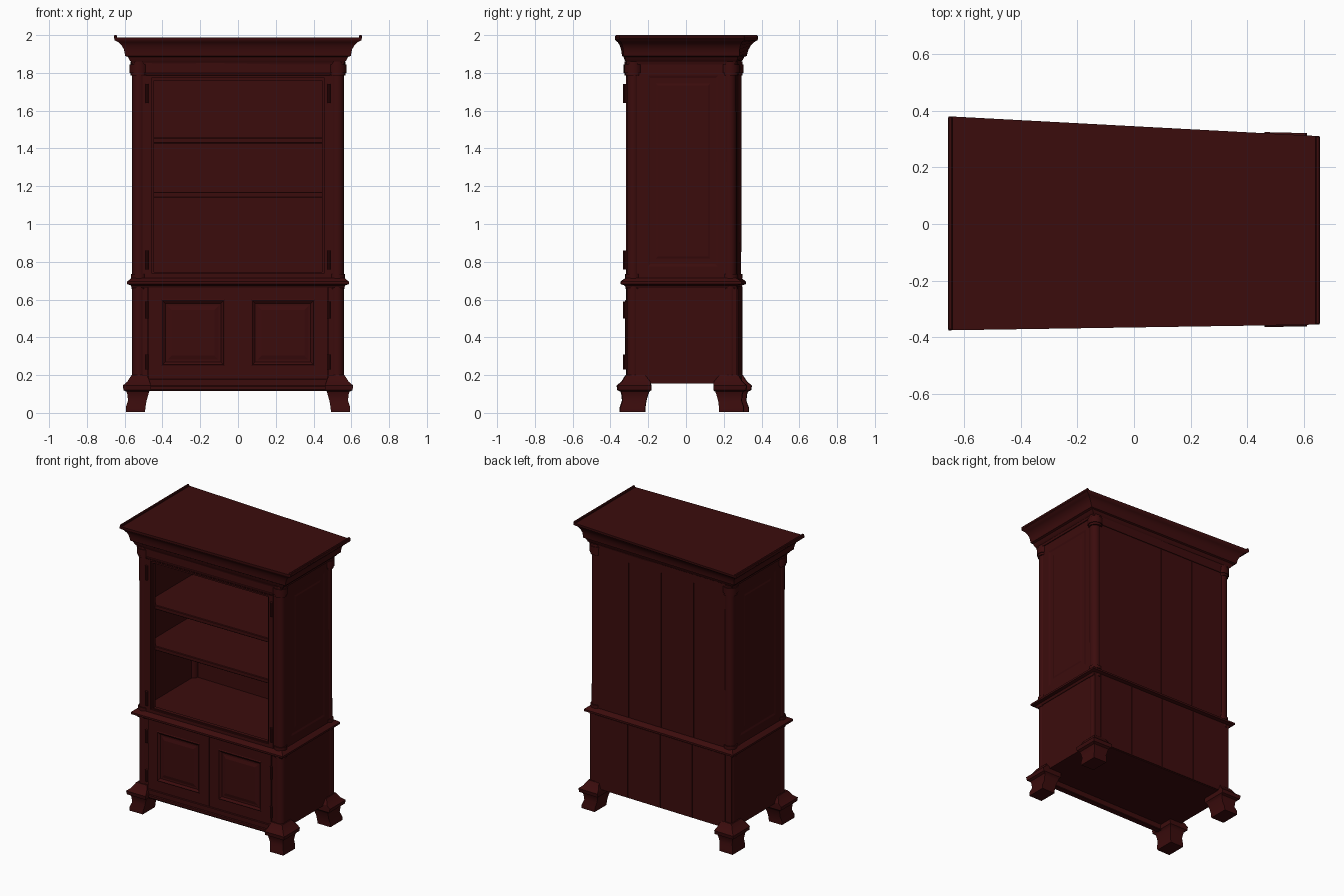
import bpy
import bmesh
from mathutils import Matrix, Vector

cube = bpy.data.objects.get("Cube")
if cube:
    bpy.data.objects.remove(cube, do_unlink=True)

wood = bpy.data.materials.new("dark_mahogany")
wood.use_nodes = True
WOOD = (0.044, 0.0036, 0.0038, 1)
wood.diffuse_color = WOOD
bsdf = wood.node_tree.nodes["Principled BSDF"]
bsdf.inputs["Base Color"].default_value = WOOD
bsdf.inputs["Roughness"].default_value = 0.6

# Body half width, front and back planes
W, F, B = 0.56, -0.315, 0.275


def finish(name, bm, smooth=False):
    """Taper the depth towards the left side, most at the cornice, and make the object."""
    for v in bm.verts:
        t = min(max((v.co.z - 1.85) / 0.12, 0), 1)
        v.co.y -= v.co.x * (0.01 + 0.01 * t + v.co.y * (0.04 + 0.057 * t))
    bmesh.ops.recalc_face_normals(bm, faces=bm.faces[:])
    mesh = bpy.data.meshes.new(name)
    bm.to_mesh(mesh)
    bm.free()
    mesh.materials.append(wood)
    obj = bpy.data.objects.new(name, mesh)
    bpy.context.collection.objects.link(obj)
    if smooth:
        bpy.ops.object.select_all(action='DESELECT')
        obj.select_set(True)
        bpy.context.view_layer.objects.active = obj
        bpy.ops.object.shade_smooth_by_angle()
    return obj


def add_box(bm, x0, x1, y0, y1, z0, z1):
    centre = Vector((x0 + x1, y0 + y1, z0 + z1)) / 2
    size = Matrix.Diagonal((x1 - x0, y1 - y0, z1 - z0, 1))
    bmesh.ops.create_cube(bm, size=1, matrix=Matrix.Translation(centre) @ size)


def box(name, *dims, bevel=0.0):
    bm = bmesh.new()
    add_box(bm, *dims)
    if bevel:
        bmesh.ops.bevel(bm, geom=bm.edges[:], offset=bevel, segments=1, affect='EDGES')
    return finish(name, bm)


def panelled(name, dims, direction, insets):
    """Box whose face in one direction carries a moulded panel."""
    bm = bmesh.new()
    add_box(bm, *dims)
    bm.normal_update()
    face = max(bm.faces, key=lambda f: f.normal.dot(Vector(direction)))
    for thickness, depth in insets:
        bmesh.ops.inset_region(bm, faces=[face], thickness=thickness, depth=depth,
                               use_even_offset=True)
    return finish(name, bm)


def loft(name, rings):
    """Skin rectangles given as (x0, x1, y0, y1, z)."""
    bm = bmesh.new()
    loops = [[bm.verts.new(p) for p in ((a, c, z), (b, c, z), (b, d, z), (a, d, z))]
             for a, b, c, d, z in rings]
    for low, high in zip(loops, loops[1:]):
        for i in range(4):
            j = (i + 1) % 4
            bm.faces.new((low[i], low[j], high[j], high[i]))
    bm.faces.new(loops[0])
    bm.faces.new(loops[-1])
    return finish(name, bm, True)


def moulding(name, profile, front, back):
    """Moulding around the body from (projection 0..1, height) points."""
    return loft(name, [(-W - 0.095 * p, W + 0.095 * p, F - front * p, B + back * p, z)
                       for p, z in profile])


def cylinder(bm, x, y, z0, z1, r, sides=20):
    bmesh.ops.create_cone(bm, cap_ends=True, segments=sides, radius1=r, radius2=r,
                          depth=z1 - z0, matrix=Matrix.Translation((x, y, (z0 + z1) / 2)))


# Lower cupboard with its doors and apron
box("lower_carcass", -W + 0.004, W - 0.004, F + 0.02, B + 0.006, 0.155, 0.69)
door_steps = [(0.07, 0), (0.006, 0.004), (0.014, -0.012), (0.012, 0), (0.022, 0.006)]
for side, x0, x1 in (("right", -0.475, -0.001), ("left", 0.001, 0.475)):
    panelled(side + "_door", (x0, x1, F - 0.002, F + 0.04, 0.18, 0.67), (0, -1, 0), door_steps)
box("front_apron", -0.5, 0.5, F - 0.008, F + 0.035, 0.115, 0.18, bevel=0.004)
box("apron_bead", -0.48, 0.48, F - 0.014, F + 0.03, 0.12, 0.145, bevel=0.005)

# Upper bookcase: sides, back, floor, ceiling and shelves
for side, s in (("right", -1), ("left", 1)):
    xs = sorted((s * 0.515, s * (W - 0.006)))
    panelled(side + "_side", (*xs, F + 0.03, B - 0.012, 0.69, 1.87), (s, 0, 0),
             [(0.085, 0), (0.012, -0.004), (0.03, 0), (0.01, 0.003)])
box("upper_back", -W + 0.02, W - 0.02, B - 0.03, B - 0.006, 0.69, 1.87)
box("bookcase_floor", -0.53, 0.53, F + 0.01, B - 0.02, 0.69, 0.735)
box("bookcase_ceiling", -0.53, 0.53, F + 0.01, B - 0.02, 1.80, 1.88)
for name, z in (("lower_shelf", 1.14), ("upper_shelf", 1.427)):
    box(name, -0.52, 0.52, F + 0.035, B - 0.028, z, z + 0.03, bevel=0.004)

# Face frame around the opening, with an inner bead
for label, y0, hx, x_out, z0, z1, z_low, z_high in (
        ("face_frame", F, 0.455, 0.49, 0.738, 1.775, 0.69, 1.90),
        ("inner_bead", F + 0.012, 0.445, 0.46, 0.745, 1.76, 0.735, 1.785)):
    bm = bmesh.new()
    for s in (-1, 1):
        add_box(bm, *sorted((s * hx, s * x_out)), y0, y0 + 0.025, z_low, z_high)
    add_box(bm, -hx, hx, y0, y0 + 0.025, z_low, z0)
    add_box(bm, -hx, hx, y0, y0 + 0.025, z1, z_high)
    finish(label, bm)
box("frieze_bead", -0.49, 0.49, F - 0.006, F + 0.02, 1.785, 1.80, bevel=0.004)

# Rounded corner posts with capitals and bases
for end, y in (("front", F + 0.035), ("back", B - 0.03)):
    for side, s in (("right", -1), ("left", 1)):
        bm = bmesh.new()
        x = s * (W - 0.035)
        cylinder(bm, x, y, 0.16, 1.88, 0.035)
        for z0, z1, r in ((0.712, 0.735, 0.042), (1.785, 1.80, 0.043), (1.80, 1.845, 0.049),
                          (1.845, 1.86, 0.043), (0.655, 0.68, 0.04)):
            cylinder(bm, x, y, z0, z1, r)
        finish(f"{end}_{side}_post", bm, True)

# Flush filler strips between the front posts and the frame
for side, s in (("right", -1), ("left", 1)):
    xs = sorted((s * 0.478, s * (W - 0.03)))
    box(side + "_stile", *xs, F + 0.006, F + 0.04, 0.16, 1.88)

# Door hinges along the frame edge
bm = bmesh.new()
for s in (-1, 1):
    for z0, z1 in ((1.64, 1.74), (0.76, 0.86), (0.50, 0.59), (0.23, 0.31)):
        cylinder(bm, s * 0.482, F - 0.007, z0, z1, 0.009, 10)
finish("hinges", bm, True)

# Planks and top rail on the back
bm = bmesh.new()
for x0, x1 in ((-0.51, -0.257), (-0.253, -0.002), (0.002, 0.253), (0.257, 0.51)):
    add_box(bm, x0, x1, B - 0.02, B - 0.001, 0.70, 1.81)
    add_box(bm, x0, x1, B - 0.02, B + 0.012, 0.16, 0.67)
finish("back_planks", bm)
box("back_top_rail", -0.52, 0.52, B - 0.03, B + 0.004, 1.80, 1.88)

# Waist moulding and crowning cornice
moulding("waist_moulding", [(0, 0.66), (0.08, 0.675), (0.28, 0.682), (0.28, 0.695),
                            (0.12, 0.708), (0, 0.715)], front=0.11, back=0.11)
moulding("cornice", [(0, 1.845), (0.05, 1.86), (0.14, 1.866), (0.24, 1.885), (0.40, 1.89),
                     (0.42, 1.905), (0.47, 1.925), (0.58, 1.945), (0.75, 1.962),
                     (0.97, 1.972), (1, 1.976), (1, 1.988)], front=0.05, back=0.07)
for side, s in (("right", -1), ("left", 1)):
    xs = sorted((s * 0.640, s * 0.656))
    box(side + "_cornice_lip", *xs, F - 0.05, B + 0.07, 1.98, 2.0, bevel=0.004)

# Bracket feet: height, projection, inner x, length along the side
FOOT = [(0.005, 0.034, 0.492, 0.10), (0.03, 0.034, 0.490, 0.10), (0.065, 0.022, 0.484, 0.105),
        (0.10, 0.026, 0.474, 0.115), (0.112, 0.030, 0.470, 0.12), (0.12, 0.046, 0.462, 0.13),
        (0.145, 0.050, 0.460, 0.13), (0.165, 0.026, 0.468, 0.128), (0.20, 0.004, 0.480, 0.10)]
for end, y, t in (("front", F, -1), ("back", B + 0.01, 1)):
    for side, s in (("right", -1), ("left", 1)):
        loft(f"{end}_{side}_foot",
             [(*sorted((s * inner, s * (W + d))), *sorted((y + t * d, y - t * length)), z)
              for z, d, inner, length in FOOT])
